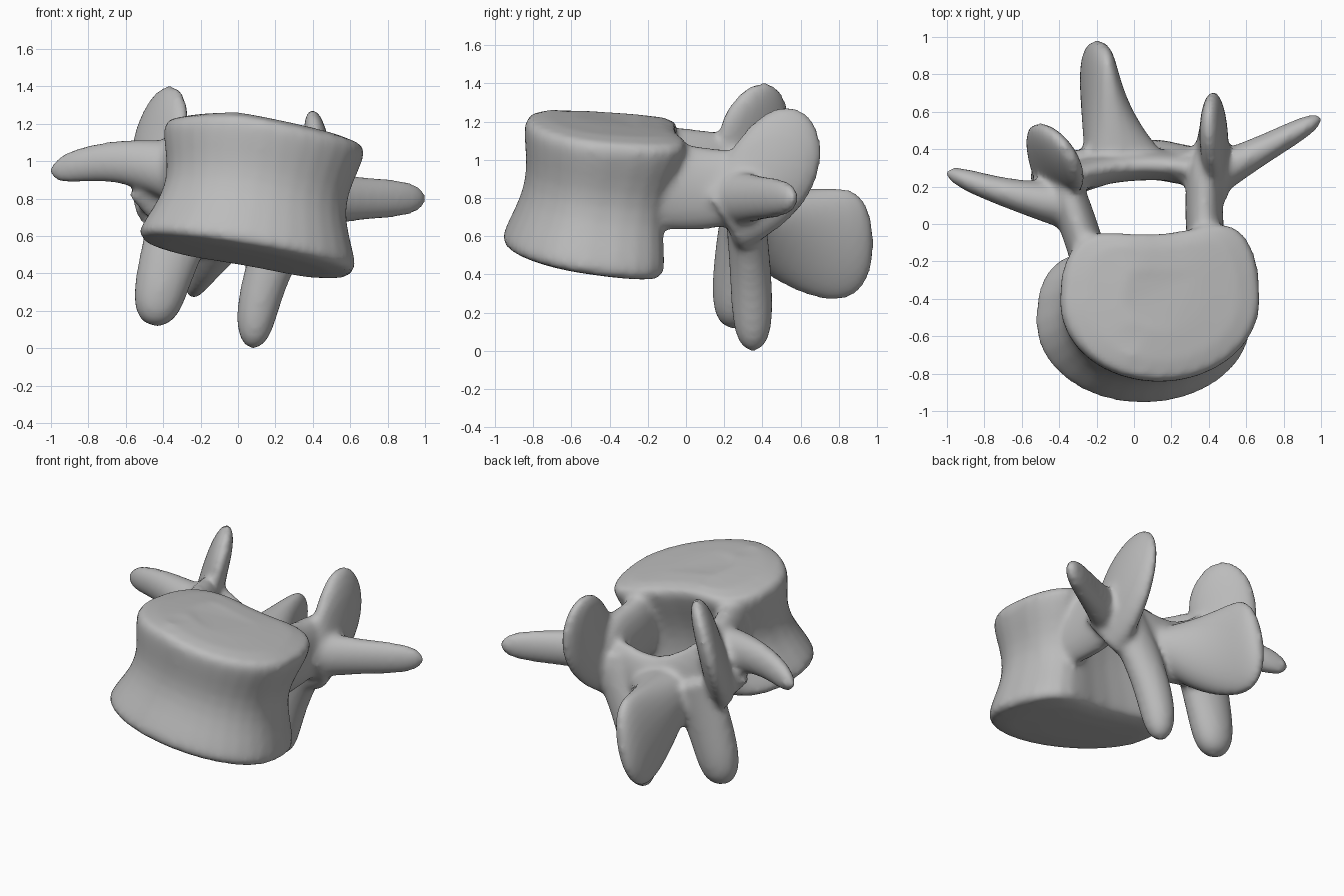
import bpy
import bmesh
from math import sin, cos, pi, copysign
from mathutils import Vector

cube = bpy.data.objects.get("Cube")
if cube:
    bpy.data.objects.remove(cube, do_unlink=True)

SIDES = 32
STEPS = 16
ANGLES = [2 * pi * k / SIDES for k in range(SIDES)]
SIDEWAYS = Vector((1, 0, 0))
DEEP = Vector((0, 1, 0))
UP = Vector((0, 0, 1))

bm = bmesh.new()


def mix(first, second, amount):
    return first + (second - first) * amount


def skin(rings):
    """Bridge a list of point rings into a closed skin."""
    loops = [[bm.verts.new(point) for point in ring] for ring in rings]
    for low, high in zip(loops, loops[1:]):
        for i in range(SIDES):
            j = (i + 1) % SIDES
            bm.faces.new((low[i], low[j], high[j], high[i]))
    bm.faces.new(loops[0][::-1])
    bm.faces.new(loops[-1])


def limb(start, bend, end, wide, broad, thin):
    """Sweep an ellipse along a bent path, flaring at the root and rounding at the tip."""
    start, bend, end = Vector(start), Vector(bend), Vector(end)
    rings = []
    for step in range(STEPS + 1):
        u = sin(pi / 2 * step / STEPS)
        centre = mix(mix(start, bend, u), mix(bend, end, u), u)
        along = mix(bend - start, end - bend, u).normalized()
        across = (wide - along * wide.dot(along)).normalized()
        normal = along.cross(across)
        rounding = (1.02 - u ** 8) ** 0.5
        flare = (1 - u) ** 2
        a = across * mix(broad[1], broad[0], flare) * rounding
        b = normal * mix(thin[1], thin[0], flare) * rounding
        rings.append([centre + a * cos(t) + b * sin(t) for t in ANGLES])
    skin(rings)


def body_ring(level):
    """Kidney-shaped section of the body, pinched at the waist, between tilted end planes."""
    rim = (1.05 - abs(2 * level - 1) ** 24) ** 0.3
    scale = rim * (1 - 0.14 * sin(pi * level) ** 2)
    centre_x = mix(0.04, 0.15, level)
    centre_y = mix(-0.54, -0.4, level)
    radius_x = mix(0.58, 0.53, level)
    ring = []
    for t in ANGLES:
        c, s = cos(t), sin(t)
        across, back = radius_x * c, 0.43 * s
        if s > 0:
            across = radius_x * copysign(abs(c) ** 0.85, c)
            back = 0.5 * s ** 0.75 - 0.14 * s ** 6 + 0.05 * c * s
        x = centre_x + across * scale
        y = centre_y + back * scale
        bottom = 0.4 - 0.17 * x - 0.15 * y
        top = 1.22 - 0.2 * max(0, x) - 0.07 * y
        ring.append(Vector((x, y, mix(bottom, top, level))))
    return ring


# Vertebral body
skin([body_ring((1 - cos(pi * step / STEPS)) / 2) for step in range(STEPS + 1)])

# Pedicles
limb(start=(0.4, -0.2, 0.9), bend=(0.35, 0.1, 0.8), end=(0.4, 0.4, 0.9),
     wide=UP, broad=(0.25, 0.2), thin=(0.1, 0.1))
limb(start=(-0.2, -0.3, 1), bend=(-0.3, 0, 0.95), end=(-0.4, 0.3, 0.95),
     wide=UP, broad=(0.2, 0.2), thin=(0.1, 0.1))

# Lamina arch behind the canal
limb(start=(-0.45, 0.2, 0.95), bend=(0, 0.4, 0.45), end=(0.5, 0.25, 0.85),
     wide=UP, broad=(0.2, 0.22), thin=(0.08, 0.08))

# Superior articular processes
limb(start=(0.4, 0.2, 0.7), bend=(0.45, 0.6, 0.95), end=(0.4, 0.4, 1.23),
     wide=DEEP, broad=(0.2, 0.25), thin=(0.1, 0.07))
limb(start=(-0.4, 0.2, 0.8), bend=(-0.5, 0.45, 1.1), end=(-0.3, 0.3, 1.35),
     wide=DEEP - SIDEWAYS * 0.7, broad=(0.2, 0.22), thin=(0.1, 0.07))

# Transverse processes
limb(start=(0.4, 0.25, 0.8), bend=(0.7, 0.4, 0.8), end=(1, 0.57, 0.8),
     wide=UP, broad=(0.15, 0.1), thin=(0.12, 0.06))
limb(start=(-0.35, 0.1, 0.95), bend=(-0.7, 0.15, 1.05), end=(-1, 0.28, 0.93),
     wide=UP, broad=(0.16, 0.09), thin=(0.13, 0.06))

# Inferior articular processes
limb(start=(0.35, 0.3, 0.8), bend=(0.1, 0.35, 0.4), end=(0.08, 0.35, 0),
     wide=SIDEWAYS, broad=(0.16, 0.11), thin=(0.1, 0.11))
limb(start=(-0.25, 0.3, 0.8), bend=(-0.4, 0.25, 0.45), end=(-0.45, 0.25, 0.12),
     wide=SIDEWAYS, broad=(0.2, 0.14), thin=(0.1, 0.12))

# Spinous process: a tall leaning blade
limb(start=(-0.05, 0.3, 0.7), bend=(-0.2, 0.65, 0.55), end=(-0.2, 0.98, 0.54),
     wide=UP + SIDEWAYS * 0.2, broad=(0.15, 0.32), thin=(0.22, 0.08))

bmesh.ops.recalc_face_normals(bm, faces=bm.faces[:])
mesh = bpy.data.meshes.new("vertebra")
bm.to_mesh(mesh)
bm.free()
mesh.shade_smooth()

bone = bpy.data.materials.new("bone_grey")
bone.use_nodes = True
colour = (0.5, 0.5, 0.5, 1)
bone.diffuse_color = colour
bone.node_tree.nodes["Principled BSDF"].inputs["Base Color"].default_value = colour
mesh.materials.append(bone)

vertebra = bpy.data.objects.new("vertebra", mesh)
bpy.context.collection.objects.link(vertebra)

# Fuse the parts into one softly blended surface
fuse = vertebra.modifiers.new("fuse", 'REMESH')
fuse.mode = 'VOXEL'
fuse.voxel_size = 0.02
fuse.use_smooth_shade = True
soften = vertebra.modifiers.new("soften", 'SMOOTH')
soften.factor = 0.5
soften.iterations = 8
